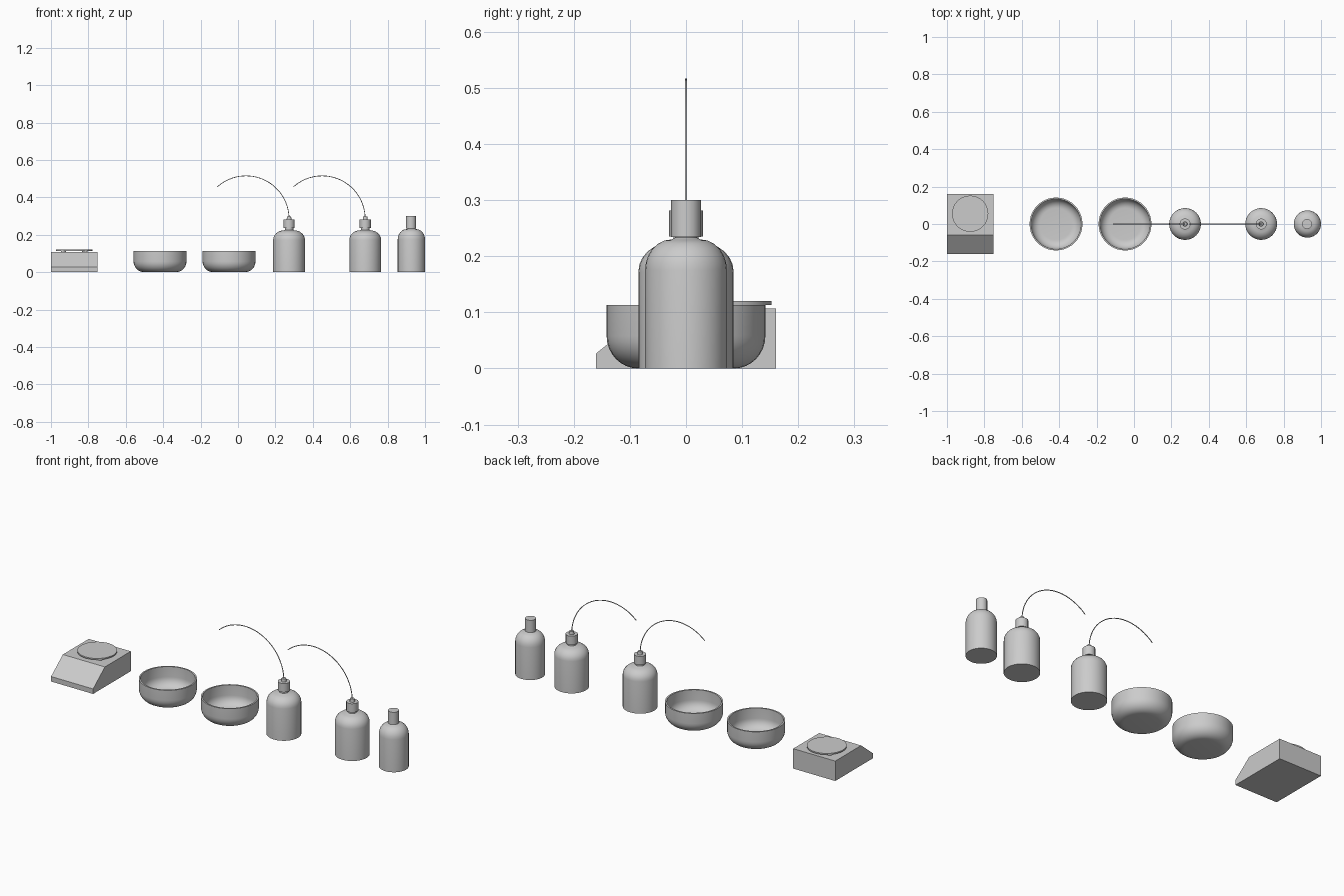
import bpy, bmesh
from math import sin, cos, pi, radians

if "Cube" in bpy.data.objects:
    bpy.data.objects.remove(bpy.data.objects["Cube"])


def finish(name, bm, smooth=True):
    bmesh.ops.remove_doubles(bm, verts=bm.verts, dist=1e-5)
    bmesh.ops.recalc_face_normals(bm, faces=bm.faces)
    mesh = bpy.data.meshes.new(name)
    bm.to_mesh(mesh)
    bm.free()
    obj = bpy.data.objects.new(name, mesh)
    bpy.context.collection.objects.link(obj)
    if smooth:
        bpy.ops.object.select_all(action='DESELECT')
        obj.select_set(True)
        bpy.context.view_layer.objects.active = obj
        bpy.ops.object.shade_smooth_by_angle(angle=radians(35))
    return obj


def lathe(name, profile, x, y=0.0, sides=32, smooth=True):
    """Revolve (radius, z) points around a vertical axis; zero radius closes the ends."""
    bm = bmesh.new()
    rings = [[bm.verts.new((x + r * cos(2 * pi * i / sides), y + r * sin(2 * pi * i / sides), z))
              for i in range(sides)] if r > 0 else [bm.verts.new((x, y, z))]
             for r, z in profile]
    for a, b in zip(rings, rings[1:]):
        for i in range(sides):
            j = (i + 1) % sides
            quad = [a[i % len(a)], a[j % len(a)], b[j % len(b)], b[i % len(b)]]
            bm.faces.new(list(dict.fromkeys(quad)))
    return finish(name, bm, smooth)


def arc(cr, cz, rr, rz, start, end, steps):
    """Elliptical arc of profile points, angles in degrees."""
    return [(cr + rr * cos(radians(start + (end - start) * i / steps)),
             cz + rz * sin(radians(start + (end - start) * i / steps))) for i in range(steps + 1)]


def bottle_body(name, x, radius, shoulder_z, top_z, neck_r, neck_z):
    shoulder = arc(neck_r, shoulder_z, radius - neck_r, top_z - shoulder_z, 0, 90, 6)
    neck = [(neck_r * 0.75, top_z + 0.003), (neck_r * 0.75, neck_z), (0, neck_z)]
    lathe(name, [(0, 0), (radius, 0)] + shoulder + neck, x)


# weighing scale housing with sloped front
bm = bmesh.new()
side = [(-0.16, 0), (0.16, 0), (0.16, 0.107), (-0.06, 0.107), (-0.16, 0.027)]
face = bm.faces.new([bm.verts.new((-1.0, y, z)) for y, z in side])
ext = bmesh.ops.extrude_face_region(bm, geom=[face])
bmesh.ops.translate(bm, vec=(0.25, 0, 0),
                    verts=[v for v in ext['geom'] if isinstance(v, bmesh.types.BMVert)])
bm.faces.ensure_lookup_table()
if len(bm.faces) == 6:
    bm.faces.new([v for v in bm.verts if v.co.x < -0.99])
finish("scale_housing", bm, smooth=False)

# weighing plate on small feet
px, py = -0.876, 0.055
lathe("scale_plate", [(0, 0.113), (0.097, 0.113), (0.097, 0.12), (0, 0.12)], px, py)
for k in range(4):
    a = pi / 4 + k * pi / 2
    lathe(f"plate_foot_{k + 1}", [(0, 0.105), (0.014, 0.105), (0.014, 0.114), (0, 0.114)],
          px + 0.08 * cos(a), py + 0.08 * sin(a), 12)

# mixing bowls
for k, x in enumerate((-0.417, -0.048)):
    outer = arc(0.085, 0.058, 0.0565, 0.058, -90, 0, 8)
    inner = arc(0.085, 0.058, 0.0485, 0.05, 0, -90, 8)
    lathe(f"bowl_{k + 1}", [(0, 0)] + outer + [(0.1415, 0.113), (0.1335, 0.113)]
          + inner + [(0, 0.008)], x, sides=40)

# wash bottles with collar, spout and curved tube
for k, x in enumerate((0.273, 0.68)):
    n = k + 1
    bottle_body(f"wash_bottle_{n}", x, 0.085, 0.172, 0.223, 0.03, 0.24)
    lathe(f"collar_{n}", [(0, 0.235), (0.03, 0.235), (0.03, 0.282), (0, 0.282)], x, sides=12)
    lathe(f"spout_{n}", [(0, 0.28), (0.013, 0.28), (0.011, 0.298), (0, 0.298)], x, sides=12)
    curve = bpy.data.curves.new(f"tube_{n}", 'CURVE')
    curve.dimensions = '3D'
    curve.bevel_depth = 0.0022
    curve.bevel_resolution = 1
    curve.use_fill_caps = True
    pts = arc(x - 0.23, 0.285, 0.23, 0.23, 0, 132, 28)
    spline = curve.splines.new('POLY')
    spline.points.add(len(pts) - 1)
    for p, (cx, cz) in zip(spline.points, pts):
        p.co = (cx, 0, cz, 1)
    bpy.context.collection.objects.link(bpy.data.objects.new(f"tube_{n}", curve))

# capped bottle
bottle_body("capped_bottle", 0.927, 0.073, 0.175, 0.23, 0.026, 0.242)
lathe("bottle_cap", [(0, 0.234), (0.027, 0.234), (0.027, 0.3), (0, 0.3)], 0.925, sides=12)
